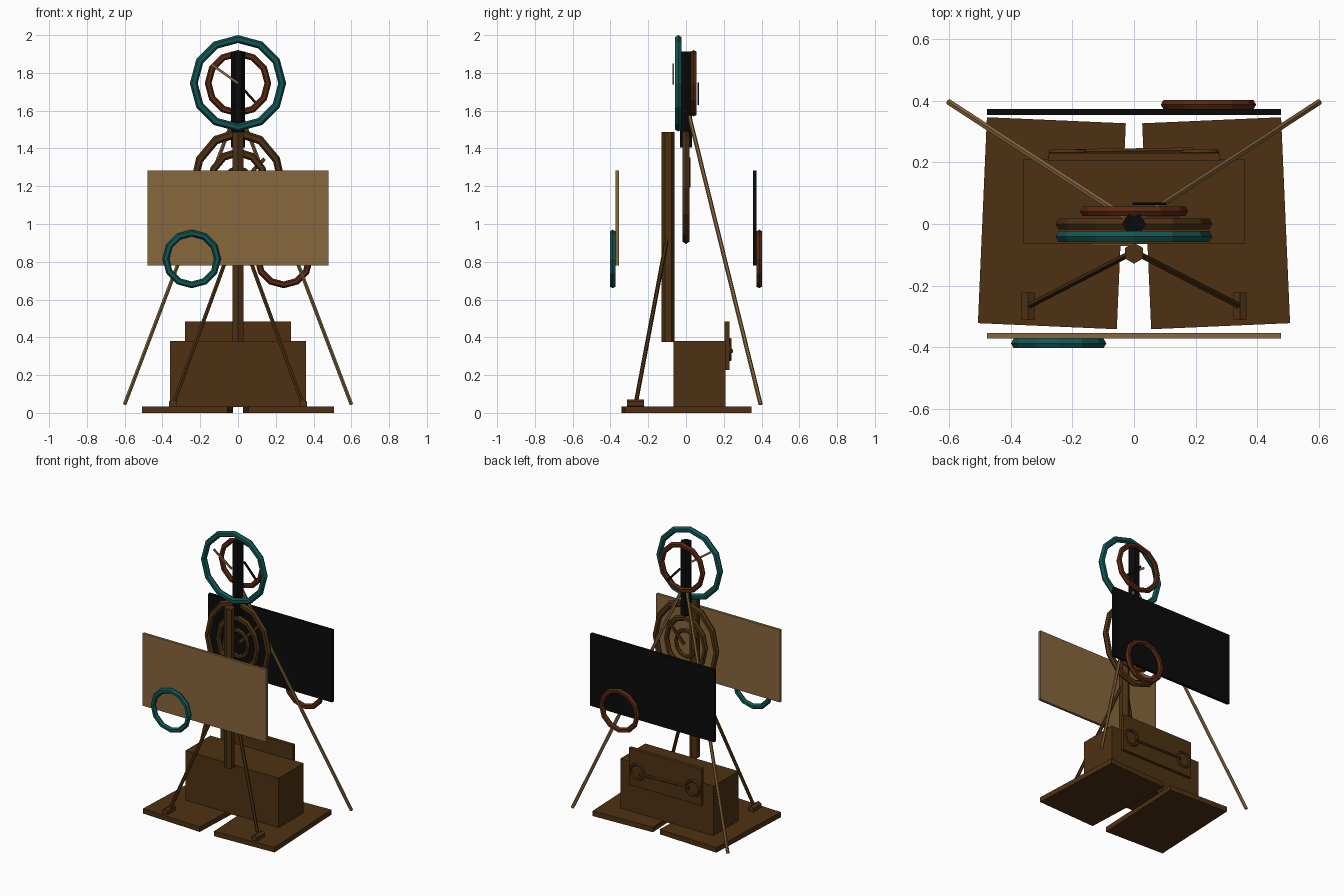
import bpy
from math import radians, pi, atan2
from mathutils import Vector

if "Cube" in bpy.data.objects:
    bpy.data.objects.remove(bpy.data.objects["Cube"])


def material(name, rgb):
    m = bpy.data.materials.new(name)
    m.diffuse_color = (*rgb, 1)
    m.use_nodes = True
    m.node_tree.nodes["Principled BSDF"].inputs["Base Color"].default_value = m.diffuse_color
    return m


BROWN = material("dark brown", (0.076, 0.031, 0.006))
TAN = material("tan", (0.245, 0.135, 0.046))
TEAL = material("teal", (0.005, 0.095, 0.09))
RUST = material("rust", (0.10, 0.021, 0.006))
BLACK = material("black", (0.003, 0.003, 0.003))


def finish(name, mat):
    ob = bpy.context.object
    ob.name = name
    ob.data.materials.append(mat)
    return ob


def box(name, mat, lo, hi, turn=0):
    lo, hi = Vector(lo), Vector(hi)
    bpy.ops.mesh.primitive_cube_add(size=1, location=(lo + hi) / 2, rotation=(0, 0, radians(turn)))
    bpy.context.object.scale = hi - lo
    return finish(name, mat)


def rod(name, mat, a, b, r, sides=6, spin=0):
    a, b = Vector(a), Vector(b)
    d = b - a
    bpy.ops.mesh.primitive_cylinder_add(vertices=sides, radius=r, depth=d.length, location=(a + b) / 2)
    ob = bpy.context.object
    if abs(d.x) + abs(d.y) > 1e-6:
        ob.rotation_euler = d.to_track_quat('Z', 'Y').to_euler()
    else:
        ob.rotation_euler.z = spin
    return finish(name, mat)


def ring(name, mat, centre, outer, tube, stretch=1):
    # upright hoop facing front and back
    bpy.ops.mesh.primitive_torus_add(major_segments=12, minor_segments=6, major_radius=outer - tube,
                                     minor_radius=tube, location=centre, rotation=(pi / 2, 0, 0))
    bpy.context.object.scale.y = stretch
    return finish(name, mat)


def hand(name, mat, a, b, w, t):
    # flat clock hand between two points at one depth
    a, b = Vector(a), Vector(b)
    d = b - a
    bpy.ops.mesh.primitive_cube_add(size=1, location=(a + b) / 2, rotation=(0, -atan2(d.z, d.x), 0))
    bpy.context.object.scale = (d.length, t, w)
    return finish(name, mat)


# mirrored base boards, props and feet
for s, side in ((-1, "left"), (1, "right")):
    x = s * 0.267
    box(side + "_base_board", BROWN, (x - 0.226, -0.3325, 0), (x + 0.226, 0.3375, 0.035), s * 2.5)
    rod(side + "_foot", BROWN, (s * 0.345, -0.312, 0.048), (s * 0.345, -0.222, 0.048), 0.024)
    rod(side + "_front_prop", BROWN, (s * 0.34, -0.265, 0.055), (s * 0.02, -0.1, 0.93), 0.011)
    rod(side + "_back_leg", TAN, (s * 0.6, 0.395, 0.045), (s * 0.02, 0.018, 1.57), 0.011)

# crate with its rear latch plate
box("crate", BROWN, (-0.36, -0.065, 0.03), (0.36, 0.21, 0.38))
box("rear_plate", BROWN, (-0.28, 0.205, 0.228), (0.28, 0.23, 0.485))
for s, side in ((-1, "left"), (1, "right")):
    ring(side + "_latch_ring", BROWN, (s * 0.215, 0.233, 0.335), 0.062, 0.01)
rod("latch_bar", BROWN, (-0.19, 0.235, 0.335), (0.19, 0.24, 0.325), 0.01)

# posts
rod("main_post", BROWN, (0, -0.095, 0.375), (0, -0.095, 1.488), 0.034)
rod("top_post", BLACK, (0, 0, 1.405), (0, 0, 1.912), 0.038, spin=pi / 6)

# oval target hoops
for i, (r, t) in enumerate(((0.255, 0.02), (0.168, 0.018), (0.09, 0.013))):
    ring("oval_hoop_%d" % (i + 1), BROWN, (0, 0, 1.2), r, t, 1.2)
hand("oval_pointer", BROWN, (0, 0.018, 1.2), (0.14, 0.018, 1.345), 0.02, 0.012)

# side panels with hoops
box("front_panel", TAN, (-0.478, -0.372, 0.78), (0.478, -0.354, 1.284))
box("back_panel", BLACK, (-0.478, 0.354, 0.78), (0.478, 0.374, 1.284))
ring("front_panel_hoop", TEAL, (-0.245, -0.388, 0.815), 0.155, 0.018)
ring("back_panel_hoop", RUST, (0.242, 0.388, 0.815), 0.155, 0.018)

# top dials
ring("front_dial", TEAL, (0, -0.041, 1.745), 0.255, 0.021)
ring("back_dial", RUST, (0, 0.041, 1.745), 0.176, 0.018)
hand("front_dial_hand", TAN, (0, -0.068, 1.745), (-0.14, -0.068, 1.845), 0.013, 0.008)
hand("back_dial_hand", BLACK, (0, 0.066, 1.745), (0.1, 0.066, 1.635), 0.013, 0.008)
